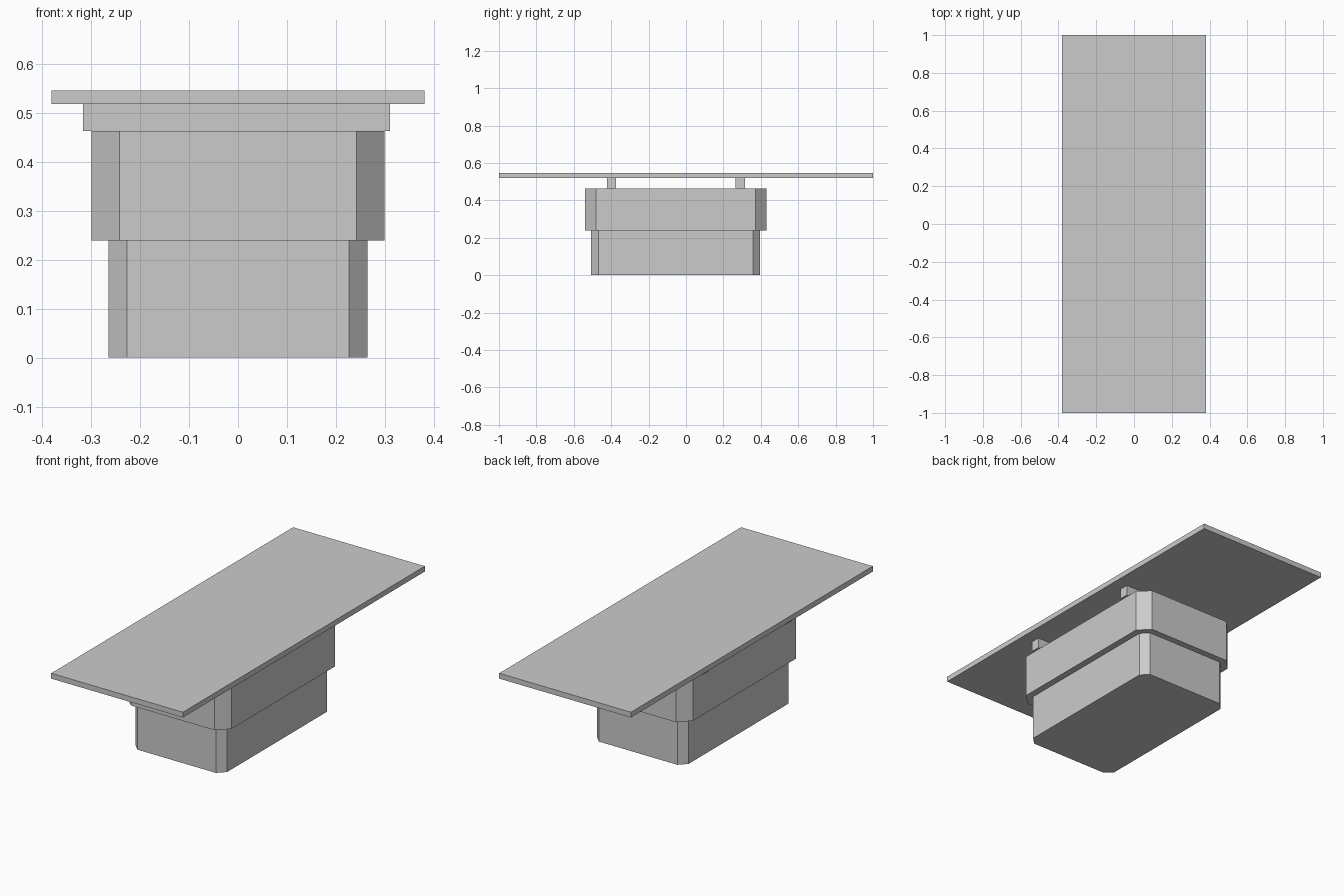
import bpy
import bmesh

cube = bpy.data.objects.get("Cube")
if cube:
    bpy.data.objects.remove(cube, do_unlink=True)

GREY = (0.6, 0.6, 0.6, 1.0)
grey = bpy.data.materials.new("plain_grey")
grey.use_nodes = True
grey.diffuse_color = GREY
grey.node_tree.nodes["Principled BSDF"].inputs["Base Color"].default_value = GREY


def block(name, x, y, z, chamfer=0.0):
    """Box spanning the given ranges, with optional chamfered upright edges."""
    bm = bmesh.new()
    bmesh.ops.create_cube(bm, size=1)
    for v in bm.verts:
        for axis, (low, high) in enumerate((x, y, z)):
            v.co[axis] = high if v.co[axis] > 0 else low
    if chamfer:
        upright = [e for e in bm.edges
                   if abs(e.verts[0].co.z - e.verts[1].co.z) > 0.01]
        bmesh.ops.bevel(bm, geom=upright, offset=chamfer,
                        offset_type='OFFSET', segments=1, affect='EDGES')
    bmesh.ops.recalc_face_normals(bm, faces=bm.faces)
    mesh = bpy.data.meshes.new(name)
    bm.to_mesh(mesh)
    bm.free()
    mesh.materials.append(grey)
    obj = bpy.data.objects.new(name, mesh)
    bpy.context.collection.objects.link(obj)
    return obj


# Stepped body with cut corners
block("lower_body", (-0.265, 0.265), (-0.507, 0.396), (0, 0.24), 0.038)
block("upper_body", (-0.3, 0.3), (-0.54, 0.43), (0.24, 0.464), 0.058)

# Cross bars carrying the top
for name, y in (("front_bar", -0.398), ("back_bar", 0.29)):
    block(name, (-0.317, 0.311), (y - 0.025, y + 0.025), (0.464, 0.519))

# Long flat top
block("top_panel", (-0.381, 0.381), (-1, 1), (0.519, 0.547))
